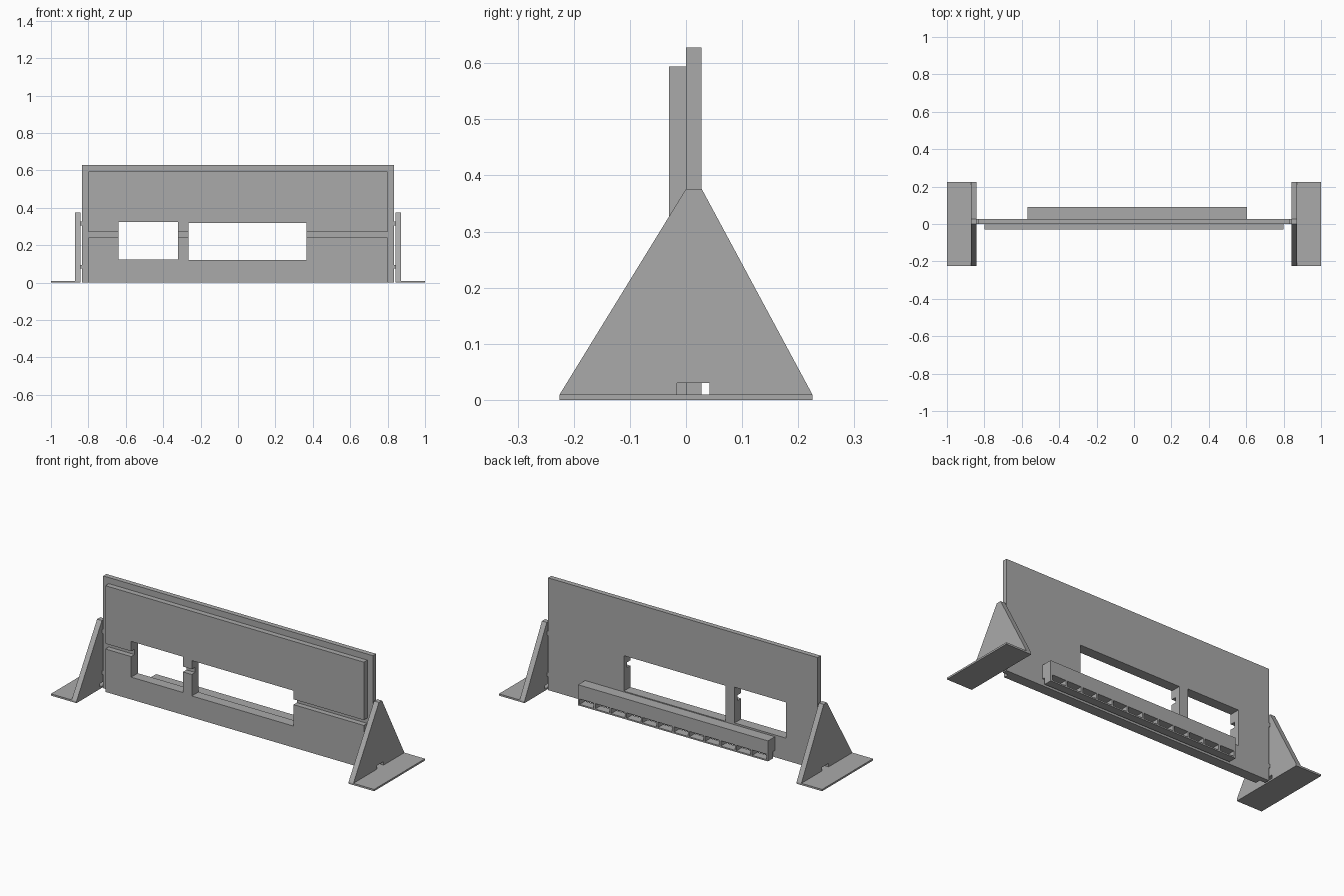
import bpy, bmesh

if "Cube" in bpy.data.objects:
    bpy.data.objects.remove(bpy.data.objects["Cube"])

grey = bpy.data.materials.new("plain_grey")
grey.diffuse_color = (0.4, 0.4, 0.4, 1)
grey.use_nodes = True
grey.node_tree.nodes["Principled BSDF"].inputs["Base Color"].default_value = grey.diffuse_color


def finish(name, bm, mirrored=False):
    bmesh.ops.recalc_face_normals(bm, faces=bm.faces)
    mesh = bpy.data.meshes.new(name)
    bm.to_mesh(mesh)
    bm.free()
    mesh.materials.append(grey)
    ob = bpy.data.objects.new(name, mesh)
    bpy.context.collection.objects.link(ob)
    if mirrored:
        ob.modifiers.new("both_sides", 'MIRROR').use_axis[0] = True
    return ob


def add_box(bm, x0, x1, y0, y1, z0, z1):
    verts = bmesh.ops.create_cube(bm, size=1)["verts"]
    for v in verts:
        v.co = (x1 if v.co.x > 0 else x0,
                y1 if v.co.y > 0 else y0,
                z1 if v.co.z > 0 else z0)


def boxes(name, *dims, mirrored=False):
    bm = bmesh.new()
    for d in dims:
        add_box(bm, *d)
    return finish(name, bm, mirrored)


def extrude(bm, faces, offset):
    new = bmesh.ops.extrude_face_region(bm, geom=faces, use_keep_orig=True)["geom"]
    bmesh.ops.translate(bm, vec=offset,
                        verts=[g for g in new if isinstance(g, bmesh.types.BMVert)])


# Window openings: x0, x1, z0, z1
WINDOWS = [(-0.64, -0.32, 0.125, 0.325), (-0.265, 0.365, 0.12, 0.318)]
GROOVE = (-2, 2, 0.24, 0.27)


def panel(name, half_width, height, y0, y1, openings):
    """Upright sheet with rectangular openings."""
    xs = sorted({-half_width, half_width, *(x for o in openings for x in o[:2] if abs(x) < 1)})
    zs = sorted({0, height, *(z for o in openings for z in o[2:])})
    bm = bmesh.new()
    grid = [[bm.verts.new((x, y0, z)) for z in zs] for x in xs]
    for i in range(len(xs) - 1):
        for j in range(len(zs) - 1):
            cx, cz = (xs[i] + xs[i + 1]) / 2, (zs[j] + zs[j + 1]) / 2
            if not any(a < cx < b and c < cz < d for a, b, c, d in openings):
                bm.faces.new((grid[i][j], grid[i + 1][j], grid[i + 1][j + 1], grid[i][j + 1]))
    bmesh.ops.delete(bm, geom=[v for v in bm.verts if not v.link_faces], context='VERTS')
    extrude(bm, bm.faces[:], (0, y1 - y0, 0))
    return finish(name, bm)


# Main sheets; the front one is split by a horizontal groove
panel("back_panel", 0.834, 0.628, 0, 0.028, WINDOWS)
panel("front_panel", 0.80, 0.594, -0.03, 0, WINDOWS + [GROOVE])

# Side supports: notched triangular upright, foot plate and small connecting tabs
bm = bmesh.new()
outline = [(-0.225, 0.01), (-0.016, 0.01), (-0.016, 0.03), (0.042, 0.03), (0.042, 0.01),
           (0.225, 0.01), (0.028, 0.376), (0, 0.376)]
face = bm.faces.new([bm.verts.new((0.842, y, z)) for y, z in outline])
extrude(bm, [face], (0.03, 0, 0))
finish("support_upright", bm, True)
boxes("foot_plate", (0.842, 1.0, -0.225, 0.225, 0, 0.01), mirrored=True)
boxes("connecting_tabs", *[(0.834, 0.842, 0, 0.028, z, z + 0.02) for z in (0.075, 0.306)],
      mirrored=True)

# Rear tray: solid beam above a row of open compartments
X0, X1 = -0.57, 0.605
boxes("rear_beam", (X0, X1, 0.028, 0.09, 0.038, 0.115))
boxes("compartment_floor", (X0, X1, 0.044, 0.09, 0, 0.008))
COUNT = 13
step = (X1 - X0 - 0.01) / (COUNT - 1)
boxes("compartment_dividers",
      *[(X0 + i * step, X0 + i * step + 0.01, 0.044, 0.09, 0.008, 0.038) for i in range(COUNT)])
